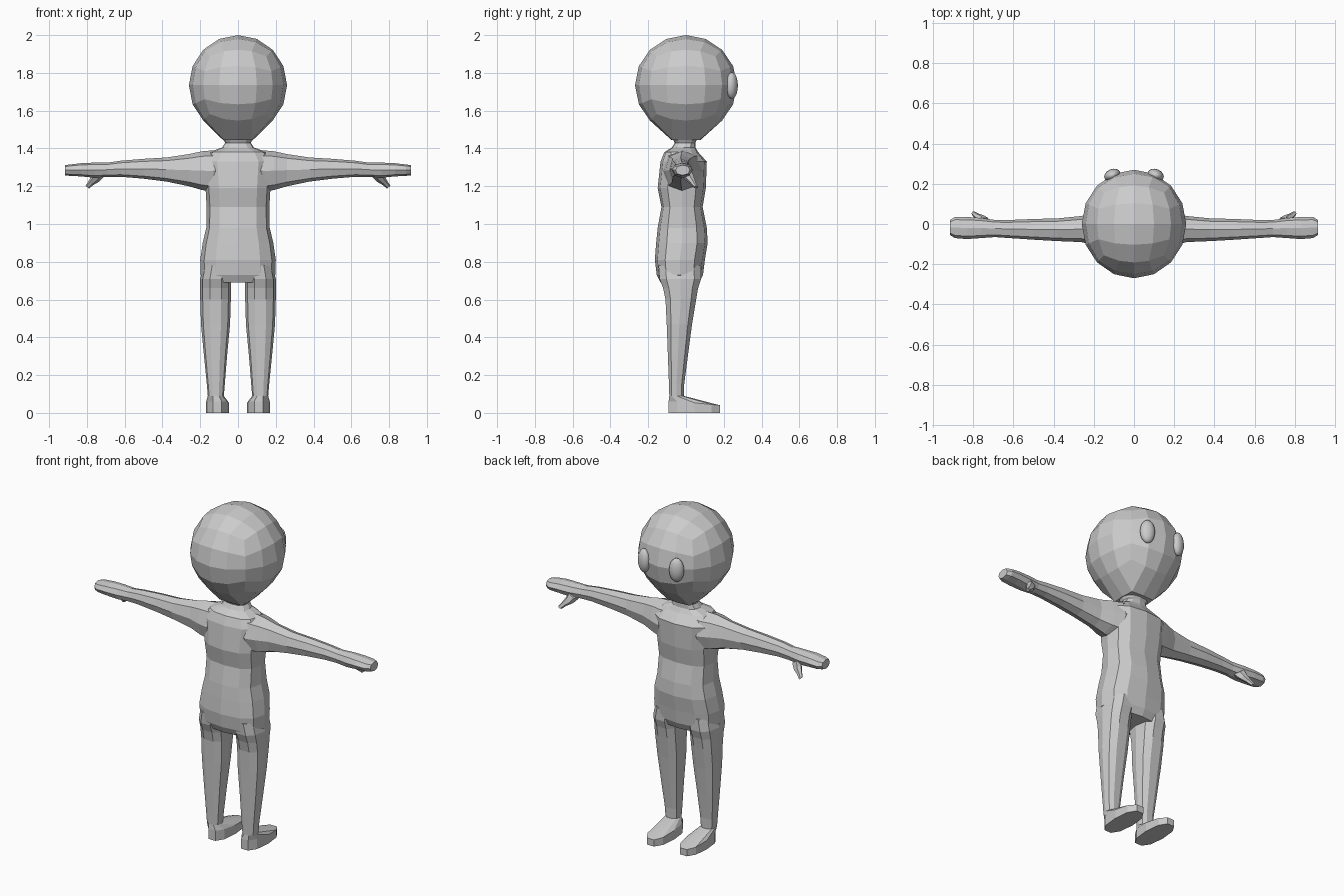
import bpy, bmesh, math
from mathutils import Vector, Matrix

if "Cube" in bpy.data.objects:
    bpy.data.objects.remove(bpy.data.objects["Cube"])

grey = bpy.data.materials.new("light_grey")
grey.diffuse_color = (0.6, 0.6, 0.6, 1)
grey.use_nodes = True
grey.node_tree.nodes["Principled BSDF"].inputs["Base Color"].default_value = grey.diffuse_color


def finish(name, bm, smooth=False):
    bmesh.ops.recalc_face_normals(bm, faces=bm.faces[:])
    me = bpy.data.meshes.new(name)
    bm.to_mesh(me)
    bm.free()
    me.materials.append(grey)
    for p in me.polygons:
        p.use_smooth = smooth
    ob = bpy.data.objects.new(name, me)
    bpy.context.collection.objects.link(ob)
    return ob


def oval(a0, a1, b0, b1, sides, power):
    """Rounded-box outline between the given limits."""
    pts = []
    for i in range(sides):
        t = 2 * math.pi * i / sides
        c, s = math.cos(t), math.sin(t)
        pts.append(((a0 + a1) / 2 + (a1 - a0) / 2 * math.copysign(abs(c) ** (2 / power), c),
                    (b0 + b1) / 2 + (b1 - b0) / 2 * math.copysign(abs(s) ** (2 / power), s)))
    return pts


def loft(name, rings):
    """Skin a list of point rings and cap both ends."""
    bm = bmesh.new()
    loops = [[bm.verts.new(p) for p in r] for r in rings]
    n = len(loops[0])
    for a, b in zip(loops, loops[1:]):
        for i in range(n):
            j = (i + 1) % n
            bm.faces.new((a[i], a[j], b[j], b[i]))
    bm.faces.new(loops[0])
    bm.faces.new(loops[-1])
    return finish(name, bm)


def flip(rings, side):
    return [[(side * x, y, z) for x, y, z in r] for r in rings]


# Head: gridded cube rounded into a ball, tapering to the neck
bm = bmesh.new()
bmesh.ops.create_cube(bm, size=2)
bmesh.ops.subdivide_edges(bm, edges=bm.edges[:], cuts=3, use_grid_fill=True)
for v in bm.verts:
    bottom_inner = v.co.z < -0.99 and max(abs(v.co.x), abs(v.co.y)) < 0.9
    d = Vector([math.tan(c * math.pi / 4) for c in v.co]).normalized()
    v.co = Vector((d.x * 0.26, d.y * 0.27, 1.735 + d.z * 0.265))
    if bottom_inner:
        v.co = Vector((v.co.x * 0.8, v.co.y * 0.75, 1.445))
finish("head", bm)

# Torso, shoulders and neck: height, half width, back, front
torso = [(0.69, 0.165, -0.135, 0.07), (0.73, 0.198, -0.155, 0.09),
         (0.81, 0.2, -0.165, 0.1), (0.90, 0.187, -0.158, 0.115),
         (0.98, 0.168, -0.15, 0.11), (1.09, 0.166, -0.13, 0.088),
         (1.19, 0.172, -0.15, 0.105), (1.33, 0.185, -0.135, 0.11),
         (1.38, 0.15, -0.115, 0.065), (1.405, 0.085, -0.075, 0.05),
         (1.43, 0.068, -0.06, 0.05), (1.46, 0.085, -0.075, 0.065)]
loft("torso", [[(x, y, z) for x, y in oval(-w, w, b, f, 12, 2.6)]
               for z, w, b, f in torso])

# Arm and hand: distance out, back, front, low, high
arm = [(0.05, -0.11, 0.08, 1.2, 1.4), (0.13, -0.12, 0.085, 1.17, 1.39),
       (0.19, -0.11, 0.065, 1.18, 1.385), (0.26, -0.09, 0.04, 1.2, 1.37),
       (0.38, -0.085, 0.028, 1.225, 1.352), (0.5, -0.078, 0.025, 1.24, 1.345),
       (0.62, -0.07, 0.02, 1.25, 1.335), (0.69, -0.065, 0.02, 1.25, 1.325),
       (0.76, -0.07, 0.03, 1.245, 1.325), (0.83, -0.075, 0.035, 1.252, 1.322),
       (0.89, -0.07, 0.035, 1.255, 1.315), (0.915, -0.055, 0.02, 1.258, 1.312)]
arm_rings = [[(x, y, z) for y, z in oval(b, f, lo, hi, 8, 2.3)]
             for x, b, f, lo, hi in arm]

# Thumb: centre and radius along its bent path
thumb = [(0.74, 0.0, 1.27, 0.035), (0.755, 0.02, 1.24, 0.026),
         (0.78, 0.038, 1.215, 0.016), (0.798, 0.052, 1.195, 0.012)]
thumb_rings = [[(x + a * 0.8, y + b, z + a * 0.6) for a, b in oval(-r, r, -r, r, 6, 2)]
               for x, y, z, r in thumb]

# Leg: height, inner, outer, back, front
leg = [(0.09, 0.075, 0.16, -0.09, -0.01), (0.15, 0.07, 0.165, -0.092, -0.008),
       (0.3, 0.058, 0.18, -0.098, 0.012), (0.47, 0.042, 0.196, -0.105, 0.035),
       (0.6, 0.038, 0.2, -0.112, 0.057), (0.66, 0.037, 0.2, -0.125, 0.068),
       (0.71, 0.035, 0.2, -0.145, 0.085), (0.78, 0.03, 0.185, -0.15, 0.085)]
leg_rings = [[(x, y, z) for x, y in oval(i, o, b, f, 10, 2.4)]
             for z, i, o, b, f in leg]

# Foot: sole and sloping upper that closes on the ankle
sole = oval(0.048, 0.17, -0.098, 0.187, 10, 2.4)
foot_rings = [[(x, y, 0) for x, y in sole],
              [(x, y, 0.058 - 0.1 * max(y, -0.02)) for x, y in sole],
              leg_rings[0]]

for side, label in ((-1, "left"), (1, "right")):
    loft(label + "_arm", flip(arm_rings, side))
    loft(label + "_thumb", flip(thumb_rings, side))
    loft(label + "_leg", flip(leg_rings, side))
    loft(label + "_foot", flip(foot_rings, side))
    # Eye: flattened oval turned outward on the face
    bm = bmesh.new()
    bmesh.ops.create_uvsphere(bm, u_segments=16, v_segments=10, radius=1)
    bmesh.ops.transform(bm, verts=bm.verts[:], matrix=(
        Matrix.Translation((side * 0.108, 0.243, 1.733))
        @ Matrix.Rotation(-side * 0.4, 4, "Z")
        @ Matrix.Diagonal((0.042, 0.03, 0.07, 1))))
    finish(label + "_eye", bm, True)
